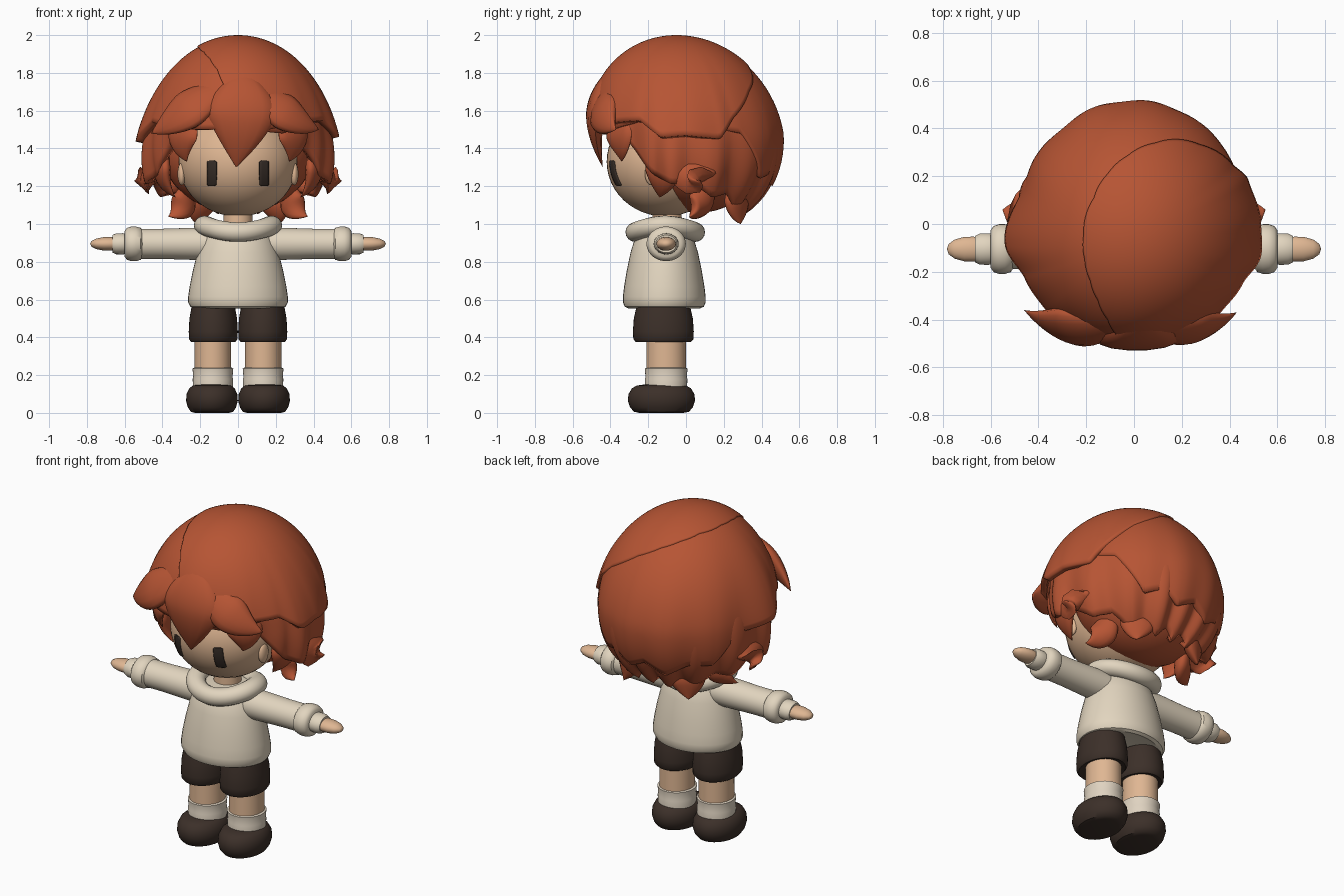
import bpy
import bmesh
from math import sin, cos, pi, acos, radians, sqrt
from mathutils import Vector

old_cube = bpy.data.objects.get("Cube")
if old_cube:
    bpy.data.objects.remove(old_cube, do_unlink=True)


def make_material(name, rgb):
    mat = bpy.data.materials.new(name)
    mat.use_nodes = True
    mat.diffuse_color = (*rgb, 1)
    mat.node_tree.nodes["Principled BSDF"].inputs["Base Color"].default_value = (*rgb, 1)
    return mat


HAIR = make_material("auburn hair", (0.47, 0.09, 0.034))
SKIN = make_material("warm skin", (0.74, 0.47, 0.29))
KNIT = make_material("cream knit", (0.76, 0.665, 0.52))
SOCK = make_material("pale sock", (0.74, 0.65, 0.53))
DARK = make_material("dark brown cloth", (0.045, 0.029, 0.022))
EYE = make_material("dark eye", (0.04, 0.028, 0.022))


def finish(name, verts, faces, mat, angle=40, thickness=0, recalc=True):
    """Turn raw geometry into a clean, smooth shaded object."""
    mesh = bpy.data.meshes.new(name)
    bm = bmesh.new()
    points = [bm.verts.new(v) for v in verts]
    for face in faces:
        bm.faces.new([points[i] for i in face])
    bmesh.ops.remove_doubles(bm, verts=bm.verts, dist=0.0001)
    if recalc:
        bmesh.ops.recalc_face_normals(bm, faces=bm.faces)
    bm.to_mesh(mesh)
    bm.free()
    mesh.materials.append(mat)
    mesh.polygons.foreach_set("use_smooth", [True] * len(mesh.polygons))
    mesh.set_sharp_from_angle(angle=radians(angle))
    obj = bpy.data.objects.new(name, mesh)
    bpy.context.collection.objects.link(obj)
    if thickness:
        solid = obj.modifiers.new("thickness", "SOLIDIFY")
        solid.thickness = thickness
        solid.offset = -1
    return obj


def grid_faces(rows, cols, wrap=True):
    faces = []
    for r in range(rows - 1):
        for c in range(cols if wrap else cols - 1):
            d = (c + 1) % cols
            faces.append((r * cols + c, (r + 1) * cols + c, (r + 1) * cols + d, r * cols + d))
    return faces


def lathe(name, profile, center, mat, squash=1, side=0, segments=40):
    """Revolve (radius, height) pairs about z, or about x when a side is given."""
    verts = []
    for radius, h in profile:
        for i in range(segments):
            a = 2 * pi * i / segments
            u, v = radius * cos(a), radius * sin(a)
            offset = Vector((side * h, v, u * squash)) if side else Vector((u, v * squash, h))
            verts.append(Vector(center) + offset)
    return finish(name, verts, grid_faces(len(profile), segments), mat)


def ellipsoid(name, center, radii, mat):
    profile = [(sin(pi * i / 24), cos(pi * i / 24)) for i in range(25)]
    obj = lathe(name, profile, (0, 0, 0), mat, 1, 0, 48)
    obj.location, obj.scale = center, radii
    return obj


def shell(name, edge, scale, radii, thickness):
    """Hair layer hanging from the crown; edge holds (azimuth, end height, flare)."""
    edge = sorted(edge)
    edge = [(edge[-1][0] - 360, *edge[-1][1:])] + edge + [(edge[0][0] + 360, *edge[0][1:])]
    rows, cols, mid = 28, 240, 1.47
    rims = []
    for c in range(cols):
        az = 360 * c / cols
        for a, b in zip(edge, edge[1:]):
            if a[0] <= az <= b[0]:
                f = (az - a[0]) / (b[0] - a[0])
                ease = f * f * (3 - 2 * f)
                rims.append((radians(az), a[1] + (b[1] - a[1]) * f, a[2] + (b[2] - a[2]) * ease))
                break
    rx, ry, rz = (scale * r for r in radii)
    verts = []
    for r in range(rows):
        t = r / (rows - 1)
        for az, low, flare in rims:
            phi = t * acos(max(-1, min(1, (low - mid) / rz)))
            spread = sin(phi) * (1 + flare * t ** 3)
            lean = 0.05 * max(0, cos(phi))
            verts.append((rx * spread * cos(az), ry * spread * sin(az) - lean, mid + rz * cos(phi)))
    return finish(name, verts, grid_faces(rows, cols), HAIR, 50, thickness, False)


def lock(name, a, b, c, width, depth=0.045):
    """Leaf-shaped tapering strand along a curved path, lying on the head."""
    a, b, c = Vector(a), Vector(b), Vector(c)
    rows, cols, verts = 20, 14, []
    for r in range(rows):
        t = r / (rows - 1)
        p = a * (1 - t) ** 2 + b * 2 * t * (1 - t) + c * t * t
        along = ((b - a) * (1 - t) + (c - b) * t).normalized()
        across = along.cross(p - Vector((0, 0, 1.4))).normalized()
        out = across.cross(along)
        taper = 0.1 + 0.9 * sin(pi * t) if t < 0.5 else 1 - (2 * t - 1) ** 1.4
        for k in range(cols):
            g = 2 * pi * k / cols
            verts.append(p + taper * (across * width * cos(g) + out * depth * sin(g)))
    faces = grid_faces(rows, cols) + [tuple(range(cols))]
    return finish(name, verts, faces, HAIR, 60)


# Head and neck
HEAD, HEAD_R = (0, -0.11, 1.33), (0.315, 0.31, 0.29)
ellipsoid("head", HEAD, HEAD_R, SKIN)
lathe("neck", [(0.08, 0.9), (0.075, 1.1)], (0, -0.1, 0), SKIN)

# Sweater body and its soft collar
lathe("sweater_body", [(0, 0.57), (0.2, 0.56), (0.23, 0.553), (0.252, 0.562), (0.264, 0.585),
                       (0.264, 0.615), (0.256, 0.67), (0.24, 0.75), (0.215, 0.85), (0.185, 0.93),
                       (0.13, 0.99), (0, 1)], (0, -0.115, 0), KNIT, 0.83)
ring = []
for i in range(48):
    a = 2 * pi * i / 48
    for k in range(16):
        g = 2 * pi * k / 16
        radial = 0.176 + 0.058 * cos(g)
        ring.append((radial * cos(a), 0.9 * radial * sin(a) - 0.11,
                     0.992 - 0.035 * sin(a) ** 2 + 0.052 * sin(g)))
ring_faces = grid_faces(48, 16) + [(47 * 16 + k, k, (k + 1) % 16, 47 * 16 + (k + 1) % 16)
                                   for k in range(16)]
finish("collar", ring, ring_faces, KNIT)

# Paired parts
for s, tag in ((1, "left"), (-1, "right")):
    arm = (0, -0.105, 0.895)
    lathe(tag + "_sleeve", [(0, 0.08), (0.09, 0.1), (0.088, 0.25), (0.083, 0.4), (0.083, 0.52),
                            (0, 0.53)], arm, KNIT, 0.96, s)
    lathe(tag + "_cuff", [(0, 0.505), (0.08, 0.505), (0.096, 0.515), (0.104, 0.54), (0.104, 0.565),
                          (0.096, 0.588), (0.078, 0.6), (0, 0.6)], arm, KNIT, 0.88, s)
    lathe(tag + "_inner_cuff", [(0, 0.59), (0.062, 0.59), (0.066, 0.61), (0.065, 0.645),
                                (0.055, 0.665), (0, 0.66)], arm, KNIT, 0.85, s)
    lathe(tag + "_hand", [(0.04, 0.62), (0.052, 0.67), (0.051, 0.71), (0.04, 0.75), (0.022, 0.775),
                          (0, 0.783)], arm, SKIN, 0.7, s)
    lathe(tag + "_shorts", [(0, 0.4), (0.1, 0.382), (0.118, 0.376), (0.128, 0.39), (0.13, 0.43),
                            (0.126, 0.5), (0.115, 0.56), (0, 0.58)],
          (s * 0.131, -0.12, 0), DARK, 1.24)
    lathe(tag + "_leg", [(0.098, 0.14), (0.096, 0.42)], (s * 0.133, -0.105, 0), SKIN, 1.08)
    lathe(tag + "_sock", [(0.105, 0.12), (0.107, 0.18), (0.104, 0.19), (0.108, 0.235), (0.09, 0.243)],
          (s * 0.133, -0.105, 0), SOCK, 1.05)
    lathe(tag + "_shoe", [(0, 0), (0.09, 0), (0.112, 0.006), (0.128, 0.03), (0.137, 0.065),
                          (0.134, 0.1), (0.12, 0.13), (0.1, 0.145), (0.07, 0.15), (0, 0.15)],
          (s * 0.138, -0.13, 0), DARK, 1.3)
    ellipsoid(tag + "_ear", (s * 0.298, -0.18, 1.265), (0.022, 0.038, 0.06), SKIN)
    # Eye plate following the face
    plate = []
    for r in range(15):
        z = 1.268 + 0.068 * cos(pi * r / 14)
        half = 0.025 * min(1, 0.35 + sin(pi * r / 14) * 1.6)
        for k in range(5):
            x = s * 0.14 + half * (k - 2) / 2
            drop = 1 - (x / HEAD_R[0]) ** 2 - ((z - HEAD[2]) / HEAD_R[2]) ** 2
            plate.append((x, HEAD[1] - HEAD_R[1] * sqrt(drop) - 0.007, z))
    finish(tag + "_eye", plate, grid_faces(15, 5, False), EYE, 40, 0.009, False)
    # Side, nape and brow strands
    lock(tag + "_flip_lock", (s * 0.38, 0.04, 1.46), (s * 0.44, 0.02, 1.19),
         (s * 0.55, 0.06, 1.23), 0.13, 0.05)
    lock(tag + "_cheek_lock", (s * 0.36, -0.1, 1.46), (s * 0.46, -0.12, 1.26),
         (s * 0.33, -0.14, 1.14), 0.1, 0.04)
    lock(tag + "_low_lock", (s * 0.28, 0.12, 1.28), (s * 0.25, 0.08, 1.06),
         (s * 0.37, 0.02, 1.04), 0.08)
    lock(tag + "_nape_lock", (s * 0.18, 0.28, 1.28), (s * 0.2, 0.25, 1.08),
         (s * 0.22, 0.29, 1), 0.1)
    lock(tag + "_temple_lock", (s * 0.22, -0.35, 1.64), (s * 0.34, -0.36, 1.45),
         (s * 0.27, -0.34, 1.33), 0.1, 0.03)

# Hair layers from the inside out
ellipsoid("hair_core", (0, 0.07, 1.38), (0.4, 0.33, 0.32), HAIR)
half_edge = [(-50, 1.55, 0), (-35, 1.4, 0), (-20, 1.26, 0.12), (-8, 1.21, 0.28), (3, 1.22, 0.15),
             (17, 1.14, 0.25), (30, 1.16, 0.1), (45, 1.06, 0.2), (57, 1.11, 0.05),
             (70, 1.05, 0.2), (80, 1.11, 0.02)]
lower = [(az % 360, z, f) for az, z, f in half_edge]
lower += [((180 - az) % 360, z, f) for az, z, f in half_edge] + [(90, 1.05, 0.15)]
SKULL = (0.475, 0.515, 0.53)
shell("lower_hair", lower, 0.95, SKULL, 0.05)
cap = [(270, 1.5, 0), (300, 1.48, 0), (330, 1.54, 0), (10, 1.52, 0), (35, 1.48, 0.02),
       (55, 1.24, 0.05), (68, 1.27, 0.03), (82, 1.2, 0.06), (96, 1.25, 0.03), (112, 1.18, 0.07),
       (128, 1.25, 0.03), (146, 1.25, 0.08), (162, 1.42, 0.04), (188, 1.44, 0.17), (204, 1.54, 0.08),
       (220, 1.52, 0.06), (240, 1.5, 0.02)]
shell("upper_hair", cap, 0.985, SKULL, 0.06)
sweep = [(272, 1.5, 0), (266, 1.62, 0), (260, 1.73, 0), (252, 1.82, 0), (240, 1.88, 0),
         (225, 1.915, 0), (205, 1.935, 0), (180, 1.945, 0), (140, 1.94, 0), (115, 1.915, 0),
         (95, 1.88, 0), (75, 1.82, 0), (50, 1.7, 0), (30, 1.56, 0.02), (19, 1.45, 0.07),
         (0, 1.47, 0.12), (347, 1.46, 0.15), (334, 1.55, 0.08), (318, 1.54, 0.05), (290, 1.5, 0)]
shell("swept_hair", sweep, 1, SKULL, 0.035)

# Pointed fringe over the brow
lock("centre_fringe", (0.02, -0.4, 1.82), (0.03, -0.54, 1.6), (-0.01, -0.44, 1.3), 0.18, 0.05)
lock("left_fringe", (0.04, -0.4, 1.76), (0.26, -0.48, 1.55), (0.43, -0.37, 1.5), 0.11, 0.05)
lock("right_fringe", (-0.04, -0.4, 1.77), (-0.28, -0.48, 1.58), (-0.46, -0.36, 1.48), 0.12, 0.05)
